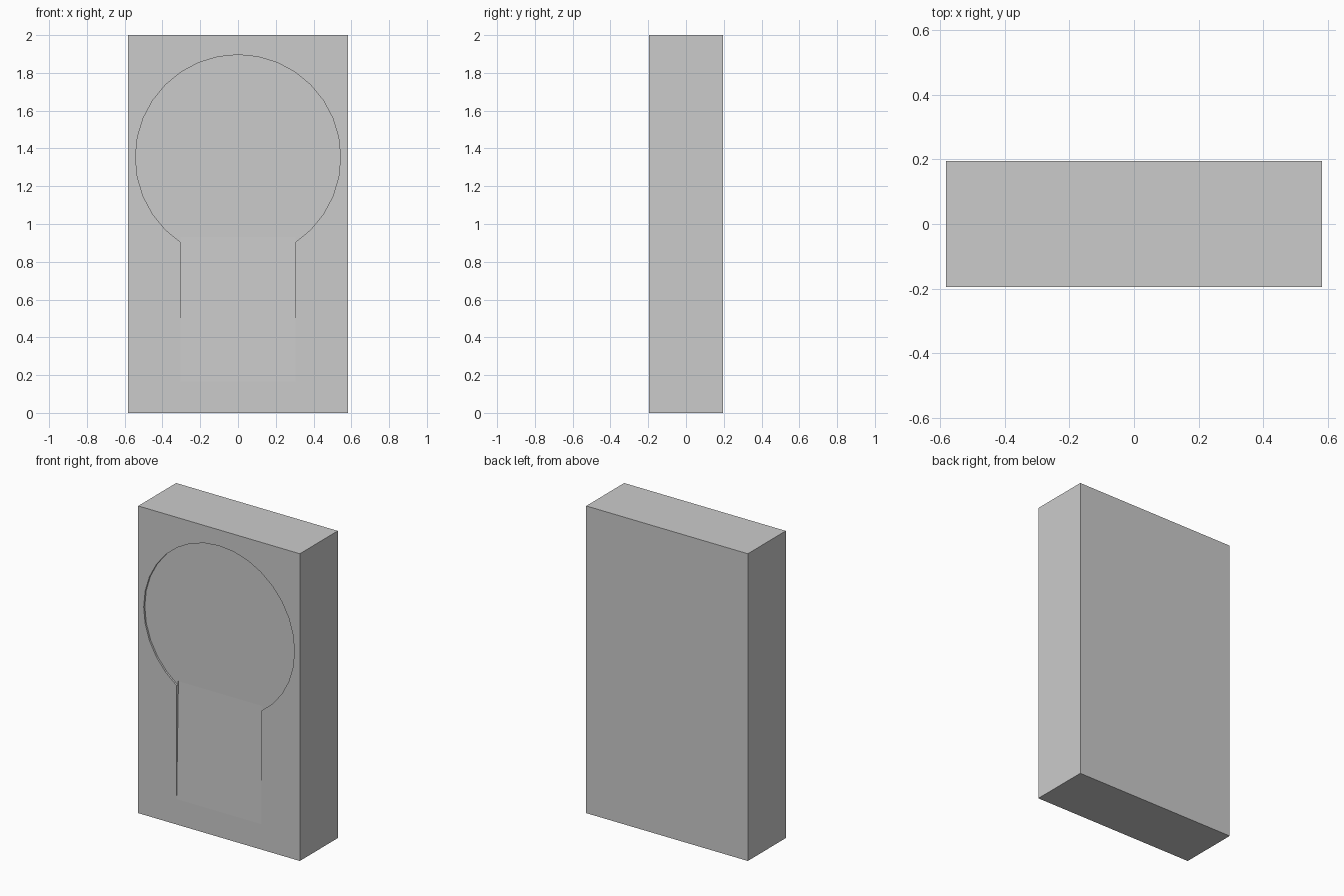
import bpy, bmesh
from math import radians
from mathutils import Matrix

if "Cube" in bpy.data.objects:
    bpy.data.objects.remove(bpy.data.objects["Cube"])

W, D, H = 1.164, 0.39, 2.0
FRONT = -D / 2


def make_object(name, bm):
    bmesh.ops.recalc_face_normals(bm, faces=bm.faces)
    mesh = bpy.data.meshes.new(name)
    bm.to_mesh(mesh)
    bm.free()
    obj = bpy.data.objects.new(name, mesh)
    bpy.context.collection.objects.link(obj)
    return obj


def cut(target, cutter):
    cutter.hide_render = True
    mod = target.modifiers.new(cutter.name, 'BOOLEAN')
    mod.operation = 'DIFFERENCE'
    mod.solver = 'EXACT'
    mod.object = cutter
    bpy.context.view_layer.objects.active = target
    bpy.ops.object.modifier_apply(modifier=mod.name)
    bpy.data.objects.remove(cutter)


# Upright slab
bm = bmesh.new()
bmesh.ops.create_cube(bm, size=1, matrix=Matrix.Translation((0, 0, H / 2))
                      @ Matrix.Diagonal((W, D, H, 1)))
slab = make_object("slab", bm)

# Shallow round recess in the front
depth = 0.012
bm = bmesh.new()
bmesh.ops.create_cone(bm, cap_ends=True, segments=32, radius1=0.543, radius2=0.543,
                      depth=2 * depth,
                      matrix=Matrix.Translation((0, FRONT, 1.353))
                      @ Matrix.Rotation(radians(90), 4, 'X'))
cut(slab, make_object("round_recess", bm))

# Gentle ramp running from the front face down into the round recess
bm = bmesh.new()
profile = [(FRONT, 0.165), (FRONT + 0.018, 0.93), (FRONT - 0.05, 0.93), (FRONT - 0.05, 0.165)]
face = bm.faces.new([bm.verts.new((-0.305, y, z)) for y, z in profile])
ext = bmesh.ops.extrude_face_region(bm, geom=[face])
bmesh.ops.translate(bm, vec=(0.61, 0, 0),
                    verts=[v for v in ext["geom"] if isinstance(v, bmesh.types.BMVert)])
cut(slab, make_object("ramp_recess", bm))
